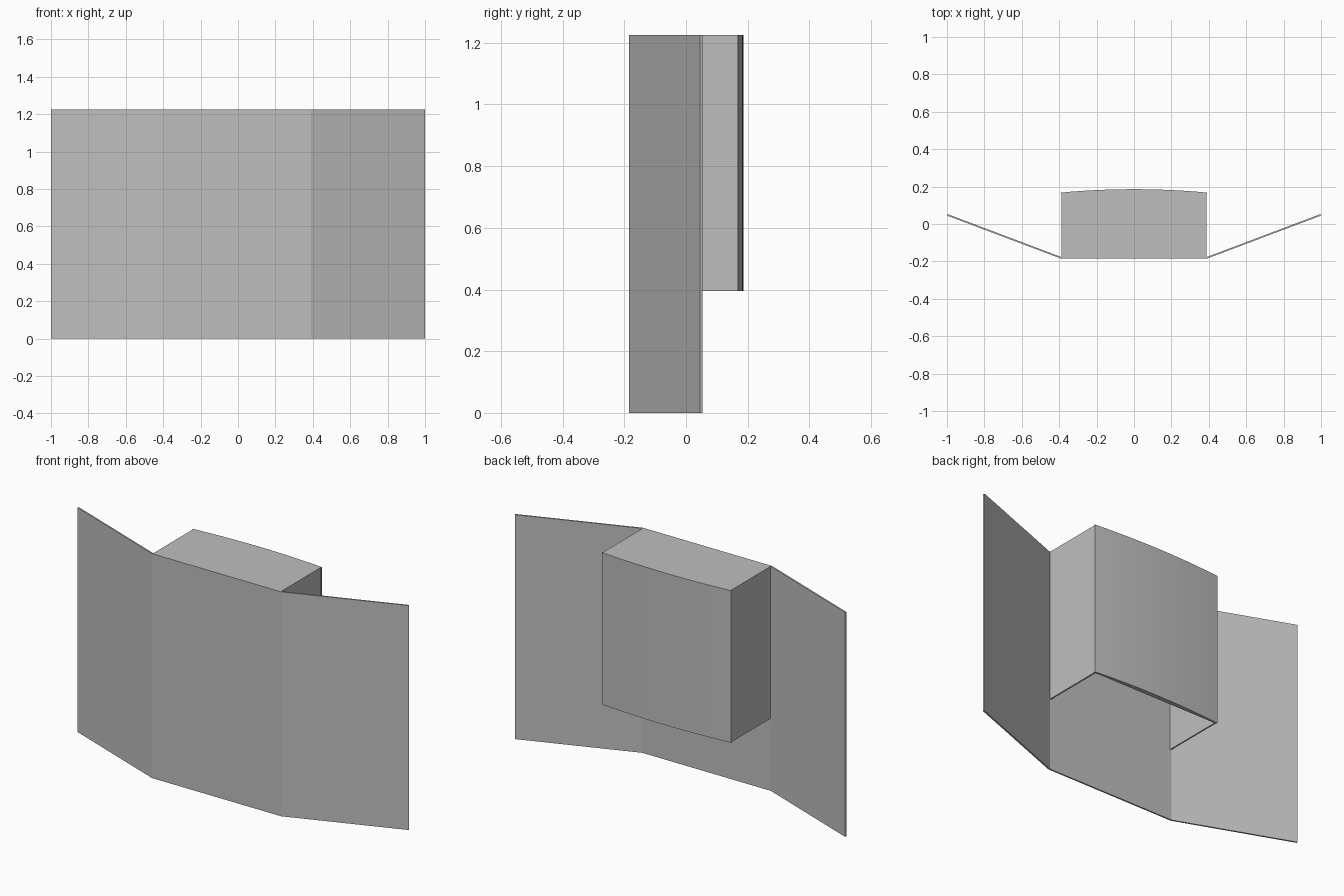
import bpy, bmesh, math

cube = bpy.data.objects.get("Cube")
if cube:
    bpy.data.objects.remove(cube, do_unlink=True)

grey = bpy.data.materials.new("light grey")
grey.use_nodes = True
colour = (0.52, 0.52, 0.52, 1)
grey.diffuse_color = colour
grey.node_tree.nodes["Principled BSDF"].inputs["Base Color"].default_value = colour

TOP = 1.225      # common top height
BOX_LOW = 0.395  # lower edge of the raised housing
FOLD = 0.39      # half width of the centre panel
FRONT = -0.185
WALL = 0.008


def extrude(name, outline, low, high):
    """Raise a counter-clockwise plan outline into a solid."""
    bm = bmesh.new()
    base = [bm.verts.new((x, y, low)) for x, y in outline]
    cap = [bm.verts.new((x, y, high)) for x, y in outline]
    bm.faces.new(base[::-1])
    bm.faces.new(cap)
    n = len(base)
    for i in range(n):
        j = (i + 1) % n
        bm.faces.new((base[i], base[j], cap[j], cap[i]))
    bmesh.ops.recalc_face_normals(bm, faces=bm.faces)
    mesh = bpy.data.meshes.new(name)
    bm.to_mesh(mesh)
    bm.free()
    mesh.materials.append(grey)
    obj = bpy.data.objects.new(name, mesh)
    bpy.context.collection.objects.link(obj)
    return obj


def block(name, x0, x1, y0, y1, low, high):
    return extrude(name, [(x0, y0), (x1, y0), (x1, y1), (x0, y1)], low, high)


# Folded front sheet: flat centre with two wings swept back
outer = [(-1, 0.045), (-FOLD, FRONT), (FOLD, FRONT), (1, 0.045)]
inner = [(0.997, 0.053), (FOLD - 0.002, FRONT + WALL),
         (-FOLD + 0.002, FRONT + WALL), (-0.997, 0.053)]
extrude("folded_front_panel", outer + inner, 0, TOP)

# Housing side walls, open underneath
CHORD = 0.16
for side, name in ((-1, "right_side_wall"), (1, "left_side_wall")):
    xs = sorted((side * (FOLD - 0.003), side * (FOLD - 0.003 - WALL)))
    block(name, *xs, FRONT + WALL, CHORD, BOX_LOW, TOP)

# Housing lid
block("top_plate", -FOLD + 0.003, FOLD - 0.003, FRONT + WALL, CHORD, TOP - WALL, TOP)

# Bowed back panel: shallow arc closed by a straight inner face
END, RISE = 0.168, 0.018
radius = (FOLD ** 2 + RISE ** 2) / (2 * RISE)
half = math.asin(FOLD / radius)
STEPS = 24
arc = []
for i in range(STEPS + 1):
    a = half - 2 * half * i / STEPS
    arc.append((radius * math.sin(a), END + RISE - radius * (1 - math.cos(a))))
back = extrude("bowed_back_panel", [(-FOLD, CHORD), (FOLD, CHORD)] + arc, BOX_LOW, TOP)
bpy.ops.object.select_all(action="DESELECT")
back.select_set(True)
bpy.context.view_layer.objects.active = back
bpy.ops.object.shade_smooth_by_angle(angle=math.radians(30))
